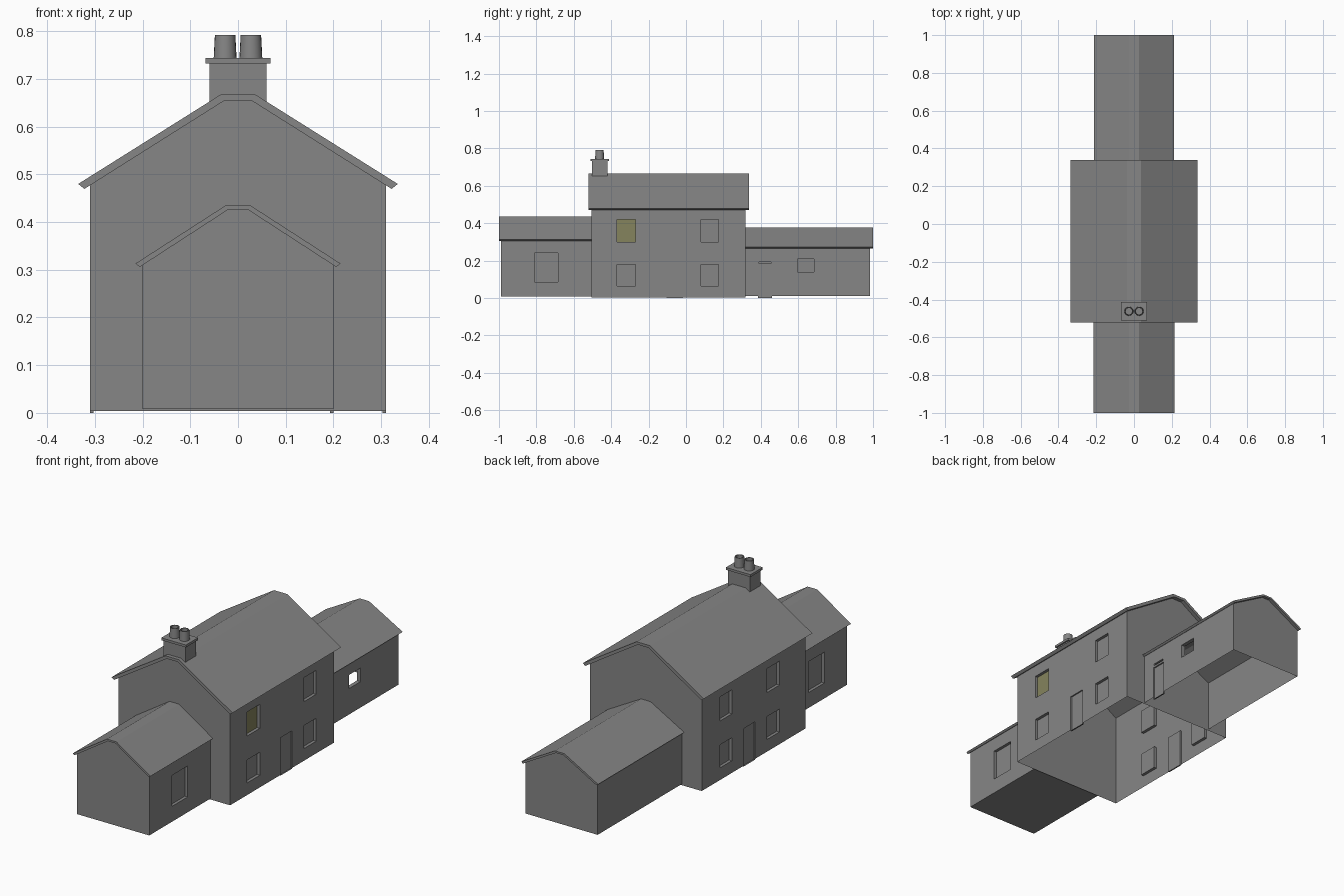
import bpy, bmesh, math
from mathutils import Vector

if "Cube" in bpy.data.objects:
    bpy.data.objects.remove(bpy.data.objects["Cube"])


def material(name, rgb):
    m = bpy.data.materials.new(name)
    m.diffuse_color = (*rgb, 1)
    m.use_nodes = True
    m.node_tree.nodes["Principled BSDF"].inputs["Base Color"].default_value = m.diffuse_color
    return m


GREY = material("stone grey", (0.24, 0.24, 0.24))
YELLOW = material("dim yellow glass", (0.235, 0.23, 0.11))


def finish(bm, name, mats=(GREY,)):
    mesh = bpy.data.meshes.new(name)
    bm.to_mesh(mesh)
    bm.free()
    obj = bpy.data.objects.new(name, mesh)
    bpy.context.collection.objects.link(obj)
    for m in mats:
        mesh.materials.append(m)
    return obj


def face(bm, pts, out, mat=0):
    """Add a face whose normal points along out."""
    f = bm.faces.new([bm.verts.new(p) for p in pts])
    f.normal_update()
    if f.normal.dot(Vector(out)) < 0:
        f.normal_flip()
    f.material_index = mat


def side_wall(bm, x, y0, y1, z0, z1, openings):
    """Wall at constant x; each opening is (ya, yb, za, zb, depth, kind)."""
    s = 1 if x > 0 else -1
    ys = sorted({y0, y1, *[v for o in openings for v in o[:2]]})
    zs = sorted({z0, z1, *[max(v, z0) for o in openings for v in o[2:4]]})
    for a, b in zip(ys, ys[1:]):
        for c, d in zip(zs, zs[1:]):
            my, mz = (a + b) / 2, (c + d) / 2
            if any(o[0] < my < o[1] and o[2] < mz < o[3] for o in openings):
                continue
            face(bm, [(x, a, c), (x, b, c), (x, b, d), (x, a, d)], (s, 0, 0))
    # jambs and panes
    for a, b, c, d, depth, kind in openings:
        xi = x - s * depth
        for y, n in ((a, 1), (b, -1)):
            face(bm, [(x, y, c), (xi, y, c), (xi, y, d), (x, y, d)], (0, n, 0))
        for z, n in ((c, 1), (d, -1)):
            face(bm, [(x, a, z), (xi, a, z), (xi, b, z), (x, b, z)], (0, 0, n))
        if kind != "open":
            face(bm, [(xi, a, c), (xi, b, c), (xi, b, d), (xi, a, d)],
                 (s, 0, 0), 1 if kind == "lit" else 0)


def section(name, half, y0, y1, base, roof, roof_y, right, left, ends, floor=False):
    """Walls, gables and flat-ridged roof of one block of the house."""
    e, ze, r, zt, t = roof          # eave x, eave z, ridge x, ridge z, thickness
    outer = [(-e, ze), (-r, zt), (r, zt), (e, ze)]
    ei, zei, ri, zti = e - t, ze - 0.8 * t, r * 0.8, zt - t
    inner = [(-ei, zei), (-ri, zti), (ri, zti), (ei, zei)]
    eave = zei + (ei - half) * (zti - zei) / (ei - ri)

    bm = bmesh.new()
    side_wall(bm, half, y0, y1, base, eave, right)
    side_wall(bm, -half, y0, y1, base, eave, left)
    gable = [(-half, base), (-half, eave), inner[1], inner[2], (half, eave), (half, base)]
    for y, n in ends:
        face(bm, [(x, y, z) for x, z in gable], (0, n, 0))
    if floor:
        face(bm, [(-half, y0, base), (half, y0, base), (half, y1, base), (-half, y1, base)],
             (0, 0, -1))
    bmesh.ops.remove_doubles(bm, verts=bm.verts, dist=1e-5)
    finish(bm, name + "_walls", (GREY, YELLOW))

    bm = bmesh.new()
    loop = outer + inner[::-1]
    f = bm.faces.new([bm.verts.new((x, roof_y[0], z)) for x, z in loop])
    ext = bmesh.ops.extrude_face_region(bm, geom=[f])["geom"]
    bmesh.ops.translate(bm, vec=(0, roof_y[1] - roof_y[0], 0),
                        verts=[v for v in ext if isinstance(v, bmesh.types.BMVert)])
    bmesh.ops.recalc_face_normals(bm, faces=bm.faces)
    finish(bm, name + "_roof")


def window_column(a, b, upper="pane"):
    return [(a, b, 0.30, 0.42, 0.015, upper), (a, b, 0.065, 0.18, 0.015, "pane")]


# main house
door = (-0.105, -0.015, 0.0, 0.18 + 0.01, 0.007, "pane")
section("house", 0.31, -0.505, 0.318, 0.004,
        (0.335, 0.48, 0.037, 0.667, 0.013), (-0.522, 0.338),
        window_column(-0.37, -0.27, "lit") + window_column(0.08, 0.175) + [door],
        window_column(-0.297, -0.2) + window_column(0.08, 0.175) + [door],
        [(-0.505, -1), (0.318, 1)])

# front wing, with a floor
tall = [(-0.81, -0.685, 0.085, 0.24, 0.015, "pane")]
section("front_wing", 0.20, -0.988, -0.505, 0.008,
        (0.215, 0.313, 0.026, 0.435, 0.009), (-1.0, -0.505),
        tall, tall, [(-0.988, -1)], floor=True)

# back wing, with an unglazed window, door and slot above it
section("back_wing", 0.20, 0.318, 0.985, 0.01,
        (0.213, 0.272, 0.026, 0.376, 0.009), (0.318, 1.0),
        [(0.595, 0.685, 0.14, 0.208, 0.02, "open"),
         (0.385, 0.46, 0.0, 0.175, 0.007, "pane"),
         (0.39, 0.455, 0.185, 0.194, 0.015, "pane")],
        [], [(0.985, 1)])


# chimney stack and cap
def box(name, lo, hi):
    bm = bmesh.new()
    bmesh.ops.create_cube(bm, size=1)
    for v in bm.verts:
        v.co = [lo[i] + (v.co[i] + 0.5) * (hi[i] - lo[i]) for i in range(3)]
    finish(bm, name)


box("chimney_stack", (-0.06, -0.503, 0.60), (0.06, -0.42, 0.733))
box("chimney_cap", (-0.068, -0.51, 0.732), (0.068, -0.413, 0.744))

# hollow chimney pots: (radius, z) profile revolved
for side, label in ((-1, "left"), (1, "right")):
    bm = bmesh.new()
    profile = [(0.024, 0.743), (0.0215, 0.792), (0.017, 0.792), (0.017, 0.746), (0.0, 0.746)]
    vs = [bm.verts.new((r, 0, z)) for r, z in profile]
    edges = [bm.edges.new(p) for p in zip(vs, vs[1:])]
    bmesh.ops.spin(bm, geom=vs + edges, axis=(0, 0, 1), cent=(0, 0, 0),
                   angle=math.tau, steps=20, use_duplicate=False)
    bmesh.ops.remove_doubles(bm, verts=bm.verts, dist=1e-5)
    bmesh.ops.recalc_face_normals(bm, faces=bm.faces)
    bmesh.ops.translate(bm, vec=(side * 0.027, -0.462, 0), verts=bm.verts)
    pot = finish(bm, "chimney_pot_" + label)
    bpy.context.view_layer.objects.active = pot
    bpy.ops.object.select_all(action='DESELECT')
    pot.select_set(True)
    bpy.ops.object.shade_smooth_by_angle()
